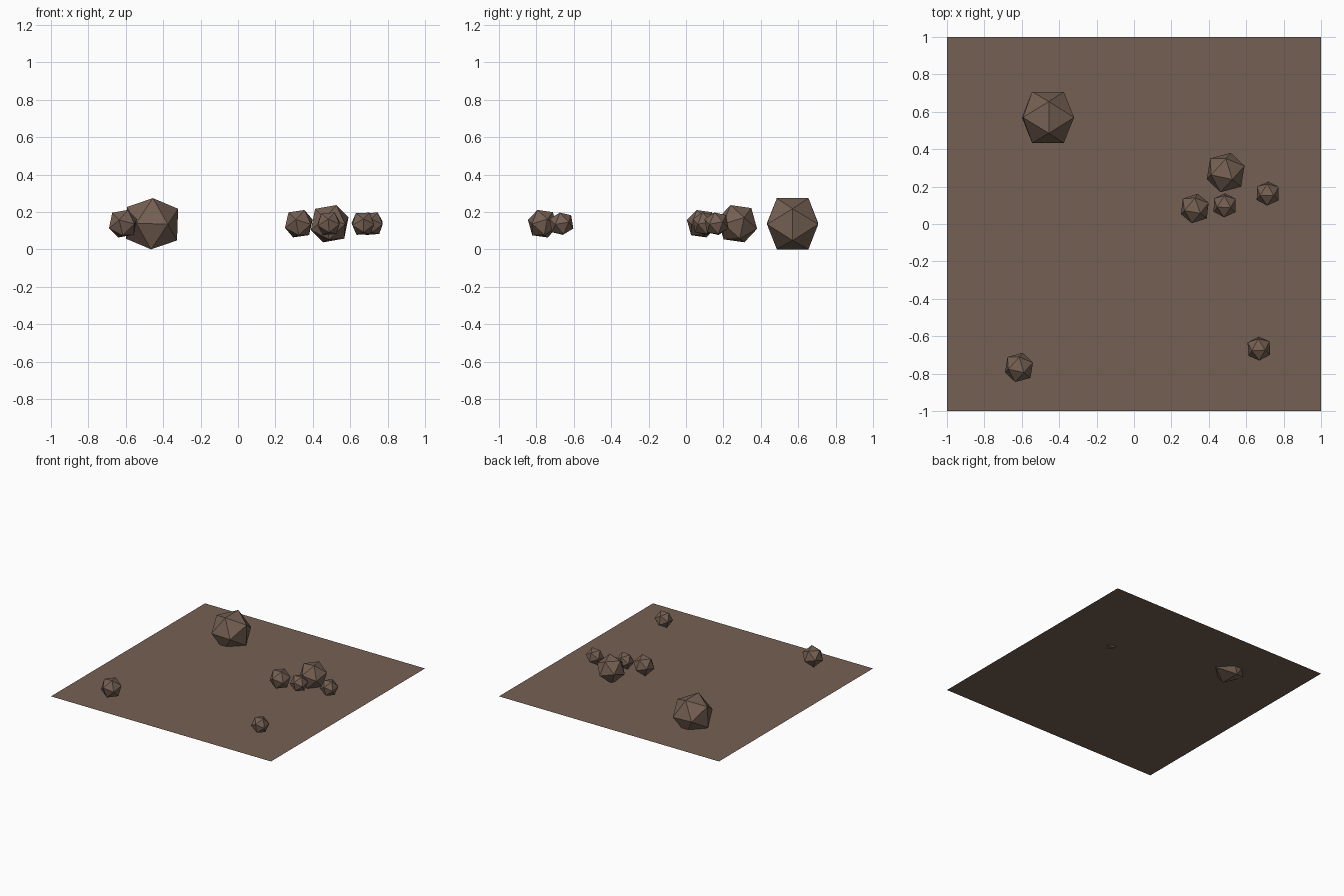
import bpy
import bmesh
from math import radians, sqrt

cube = bpy.data.objects.get("Cube")
if cube:
    bpy.data.objects.remove(cube, do_unlink=True)

# One earthy colour for ground and rocks
earth = bpy.data.materials.new("earth_brown")
earth.use_nodes = True
COLOUR = (0.178, 0.117, 0.086, 1)
earth.diffuse_color = COLOUR
earth.node_tree.nodes["Principled BSDF"].inputs["Base Color"].default_value = COLOUR


def add_object(name, bm, location):
    mesh = bpy.data.meshes.new(name)
    bm.to_mesh(mesh)
    bm.free()
    mesh.materials.append(earth)
    obj = bpy.data.objects.new(name, mesh)
    obj.location = location
    bpy.context.collection.objects.link(obj)
    return obj


def add_rock(name, x, y, radius, tilt):
    """Flat-shaded icosahedron hulled from three golden rectangles."""
    golden = (1 + sqrt(5)) / 2
    scale = radius / sqrt(1 + golden ** 2)
    bm = bmesh.new()
    for a in (-scale, scale):
        for b in (-scale * golden, scale * golden):
            for corner in ((a, b, 0), (0, a, b), (b, 0, a)):
                bm.verts.new(corner)
    bmesh.ops.convex_hull(bm, input=bm.verts[:])
    bmesh.ops.recalc_face_normals(bm, faces=bm.faces[:])
    rock = add_object(name, bm, (x, y, 0.137))
    rock.rotation_euler = [radians(t) for t in tilt]


# Ground sheet, cutting through the lower part of the larger rocks
bm = bmesh.new()
bmesh.ops.create_grid(bm, x_segments=1, y_segments=1, size=1)
add_object("ground", bm, (0, 0, 0.05))

# Scattered rocks: name, x, y, radius, tilt in degrees
ROCKS = [
    ("boulder", -0.46, 0.57, 0.161, (0, 2, 0)),
    ("large_rock", 0.49, 0.275, 0.112, (-8, 14, 15)),
    ("medium_rock", 0.325, 0.083, 0.083, (-8, 16, 18)),
    ("front_rock", -0.615, -0.767, 0.083, (-8, 14, 15)),
    ("small_rock", 0.485, 0.10, 0.069, (-12, 22, 24)),
    ("side_rock", 0.715, 0.163, 0.069, (-12, 22, 24)),
    ("corner_rock", 0.668, -0.666, 0.069, (-12, 24, 28)),
]
for rock in ROCKS:
    add_rock(*rock)
